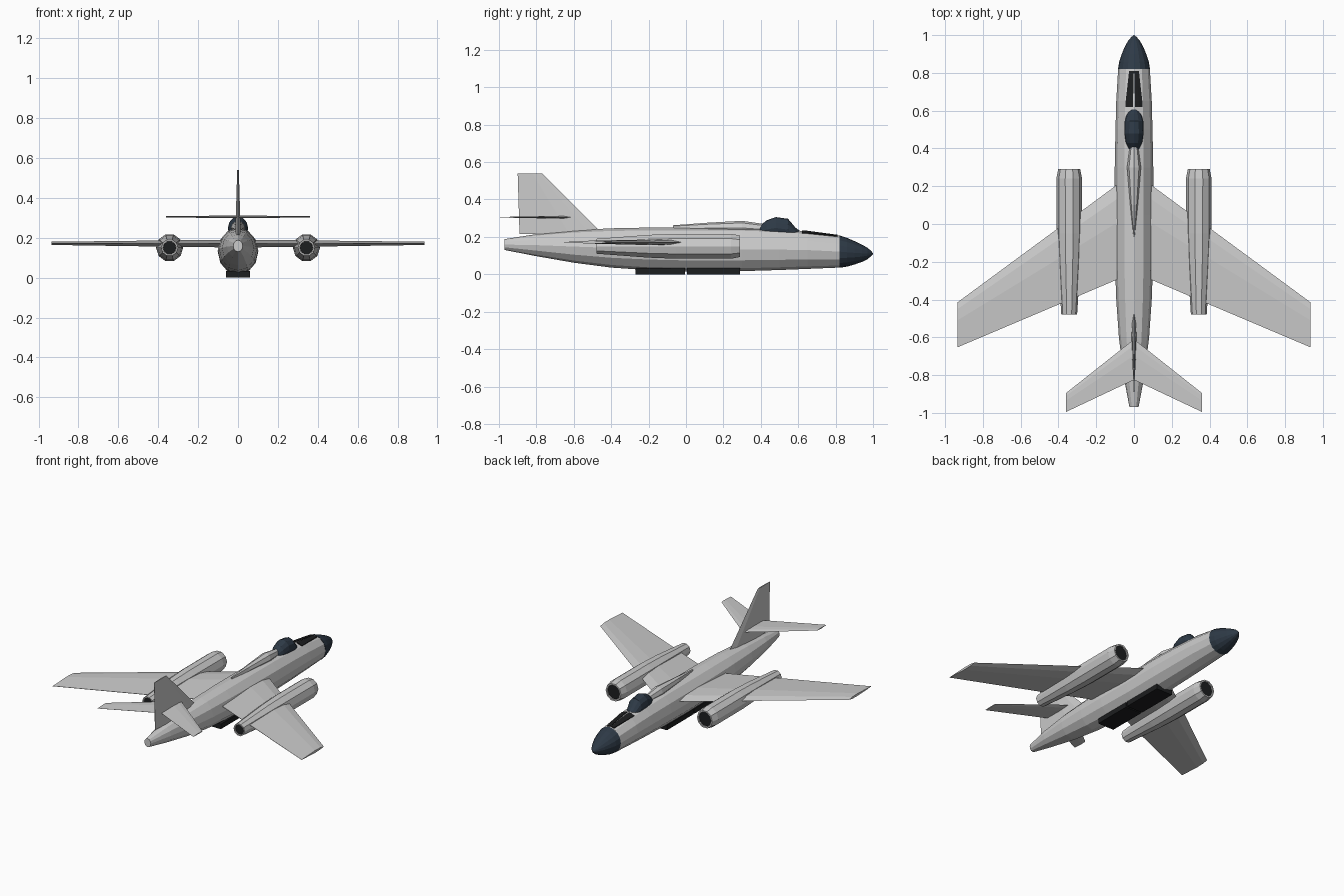
import bpy, bmesh, math
from mathutils import Vector


def material(name, rgb):
    m = bpy.data.materials.new(name)
    m.diffuse_color = (*rgb, 1)
    return m


NAVY = material("navy", (0.027, 0.042, 0.062))
BLACK = material("black", (0.012, 0.013, 0.014))


def bridge(name, rings, mat=None, caps=(True, True)):
    """Skin a list of equal-length point rings."""
    bm = bmesh.new()
    vr = [[bm.verts.new(p) for p in r] for r in rings]
    n = len(vr[0])
    for a, b in zip(vr, vr[1:]):
        for i in range(n):
            j = (i + 1) % n
            bm.faces.new((a[i], a[j], b[j], b[i]))
    if caps[0]:
        bm.faces.new(vr[0])
    if caps[1]:
        bm.faces.new(vr[-1])
    bmesh.ops.remove_doubles(bm, verts=bm.verts, dist=1e-5)
    bmesh.ops.recalc_face_normals(bm, faces=bm.faces)
    me = bpy.data.meshes.new(name)
    bm.to_mesh(me)
    bm.free()
    ob = bpy.data.objects.new(name, me)
    bpy.context.collection.objects.link(ob)
    if mat:
        me.materials.append(mat)
    return ob


def body(name, sections, sides, mat=None, x=0, turn=0.0, caps=(True, True)):
    """Loft along y from (y, half width, bottom z, top z)."""
    rings = []
    for y, w, z0, z1 in sections:
        ring = []
        for i in range(sides):
            a = math.tau * (i + turn) / sides
            ring.append((x + w * math.sin(a), y, (z0 + z1) / 2 + (z1 - z0) / 2 * math.cos(a)))
        rings.append(ring)
    return bridge(name, rings, mat, caps)


# chord fraction, thickness fraction
FOIL = [(0, 0), (0.15, 0.8), (0.4, 1), (1, 0.08), (1, -0.08), (0.4, -1), (0.15, -0.8)]


def blade(name, stations, normal):
    """Foil-section surface from (point at leading edge, chord, half thickness)."""
    n = Vector(normal)
    return bridge(name, [[Vector(p) + Vector((0, -c * f, 0)) + n * t * h for f, h in FOIL]
                         for p, c, t in stations])


# Fuselage and dark nose cone
fuselage = [(-0.97, 0.024, 0.130, 0.188), (-0.8, 0.056, 0.097, 0.215), (-0.6, 0.080, 0.062, 0.235),
            (-0.4, 0.094, 0.036, 0.246), (-0.2, 0.101, 0.022, 0.250), (0.05, 0.102, 0.014, 0.250),
            (0.3, 0.102, 0.017, 0.249), (0.5, 0.098, 0.023, 0.241), (0.65, 0.094, 0.029, 0.230),
            (0.82, 0.084, 0.036, 0.207)]
body("fuselage", fuselage, 12)
nose = [(0.82, 0.085, 0.035, 0.208), (0.86, 0.078, 0.041, 0.195), (0.90, 0.065, 0.052, 0.178),
        (0.94, 0.048, 0.066, 0.159), (0.97, 0.031, 0.081, 0.142), (0.99, 0.014, 0.097, 0.125),
        (1.0, 0.002, 0.108, 0.112)]
body("nose_cone", nose, 16, NAVY)

# Canopy and the spine fairing behind it
body("canopy", [(0.385, 0.022, 0.20, 0.25), (0.43, 0.043, 0.19, 0.288), (0.48, 0.051, 0.19, 0.306),
                (0.545, 0.049, 0.18, 0.297), (0.585, 0.037, 0.18, 0.25), (0.605, 0.020, 0.18, 0.235)],
     12, NAVY)
body("spine_fairing", [(-0.07, 0.003, 0.23, 0.262), (0.1, 0.020, 0.22, 0.275),
                       (0.3, 0.037, 0.21, 0.286), (0.41, 0.022, 0.21, 0.270)], 8)


# Glazed panels on the upper nose, following the fuselage curve
def skin_z(x, y):
    for a, b in zip(fuselage, fuselage[1:]):
        if a[0] <= y <= b[0]:
            t = (y - a[0]) / (b[0] - a[0])
            _, w, z0, z1 = (p + (q - p) * t for p, q in zip(a, b))
            return (z0 + z1) / 2 + (z1 - z0) / 2 * math.sqrt(1 - (x / w) ** 2)


for side, label in ((1, "right"), (-1, "left")):
    rings = []
    for y, inner, outer in ((0.62, 0.006, 0.046), (0.65, 0.005, 0.044), (0.73, 0.003, 0.035),
                            (0.81, 0.001, 0.026)):
        xs = [side * (inner + (outer - inner) * k / 2) for k in range(3)]
        rings.append([(x, y, skin_z(x, y) + 0.003) for x in xs] +
                     [(x, y, skin_z(x, y) - 0.008) for x in reversed(xs)])
    bridge("nose_window_" + label, rings, BLACK)

# Wings, tailplanes and engines on both sides
for side, label in ((1, "right"), (-1, "left")):
    blade("wing_" + label, [((0, 0.274, 0.171), 0.53, 0.020),
                            ((side * 0.34, 0.023, 0.171), 0.424, 0.016),
                            ((side * 0.935, -0.415, 0.172), 0.238, 0.008)], (0, 0, 1))
    blade("tailplane_" + label, [((0, -0.61, 0.305), 0.215, 0.007),
                                 ((side * 0.36, -0.895, 0.305), 0.1, 0.003)], (0, 0, 1))
    ex = side * 0.343
    # outer skin with rolled-in lips at both ends
    body("engine_" + label, [(-0.44, 0.034, 0.116, 0.184), (-0.478, 0.034, 0.116, 0.184),
                             (-0.478, 0.042, 0.108, 0.192), (-0.2, 0.060, 0.086, 0.214),
                             (-0.05, 0.067, 0.080, 0.220), (0.24, 0.068, 0.080, 0.220),
                             (0.29, 0.058, 0.090, 0.210), (0.29, 0.048, 0.100, 0.200),
                             (0.25, 0.048, 0.100, 0.200)], 10, x=ex, turn=0.5)
    body("intake_" + label, [(0.255, 0.047, 0.101, 0.199), (0.282, 0.047, 0.101, 0.199)],
         10, BLACK, ex, 0.5)
    body("exhaust_" + label, [(-0.445, 0.033, 0.117, 0.183), (-0.470, 0.033, 0.117, 0.183)],
         10, BLACK, ex, 0.5)

# Fin
blade("fin", [((0, -0.445, 0.215), 0.445, 0.014), ((0, -0.77, 0.54), 0.13, 0.004)], (1, 0, 0))

# Belly bay panels
for name, y0, y1 in (("rear_belly_bay", -0.27, -0.005), ("front_belly_bay", 0.005, 0.29)):
    bridge(name, [[(-0.06, y, 0.0), (0.06, y, 0.0), (0.06, y, 0.034), (-0.06, y, 0.034)]
                  for y in (y0, y1)], BLACK)
